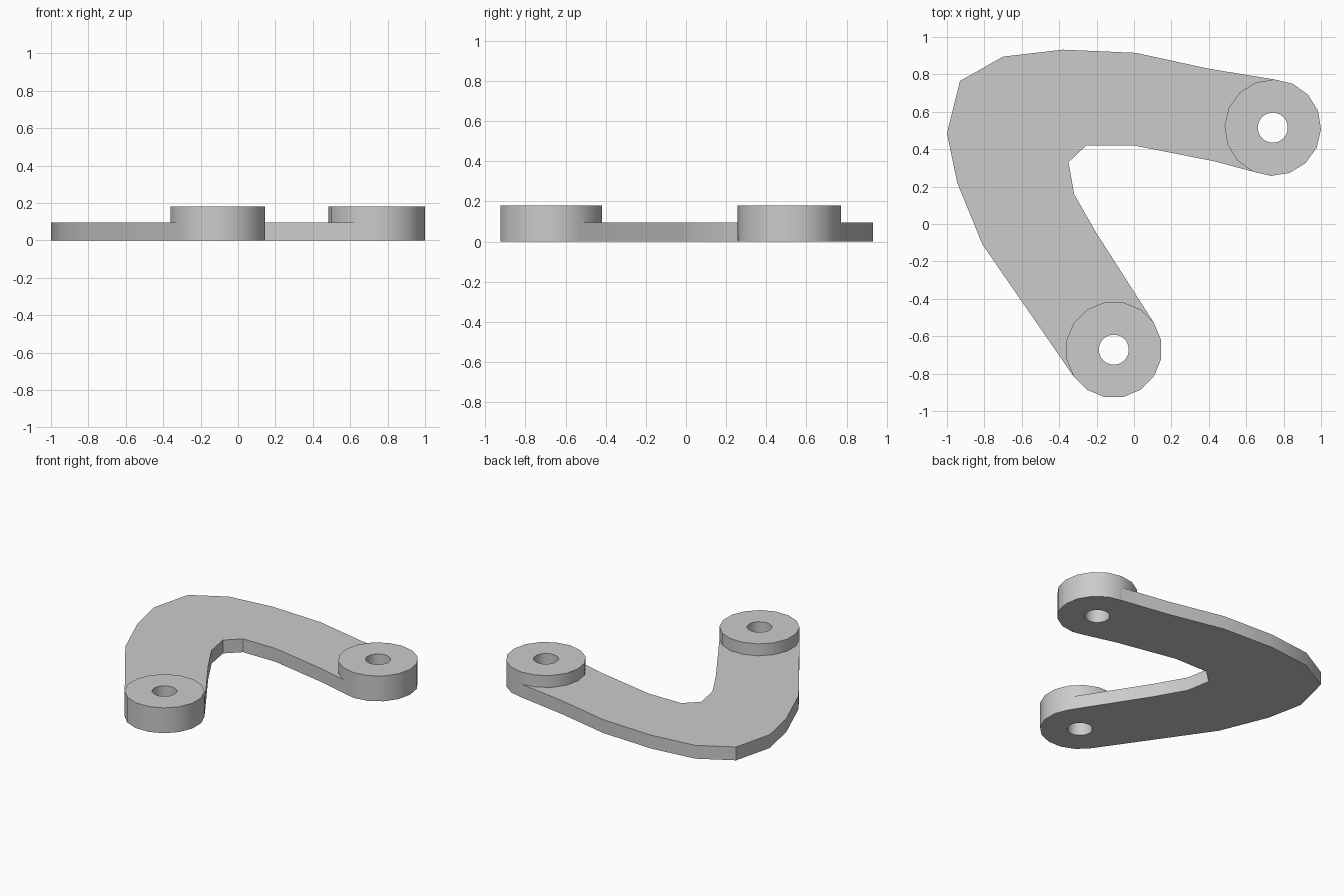
import bpy, bmesh
from math import cos, sin, pi, radians

cube = bpy.data.objects.get("Cube")
if cube:
    bpy.data.objects.remove(cube)

PLATE_H, BOSS_H = 0.095, 0.18
BOSS_R, HOLE_R, SIDES = 0.258, 0.08, 16

# Single grey material
grey = bpy.data.materials.new("plain_grey")
grey.use_nodes = True
colour = (0.6, 0.6, 0.6, 1)
grey.diffuse_color = colour
grey.node_tree.nodes["Principled BSDF"].inputs["Base Color"].default_value = colour


def ring(centre, radius, count, phase=0):
    return [(centre[0] + radius * cos(radians(phase) + 2 * pi * i / count),
             centre[1] + radius * sin(radians(phase) + 2 * pi * i / count))
            for i in range(count)]


def slab(name, loops, height):
    """Extrude filled 2D loops (inner loops become holes) up from the ground."""
    curve = bpy.data.curves.new(name, 'CURVE')
    curve.dimensions = '2D'
    curve.fill_mode = 'BOTH'
    curve.extrude = height / 2
    for loop in loops:
        spline = curve.splines.new('POLY')
        spline.points.add(len(loop) - 1)
        for point, (x, y) in zip(spline.points, loop):
            point.co = (x, y, 0, 1)
        spline.use_cyclic_u = True
    temp = bpy.data.objects.new(name + "_profile", curve)
    bpy.context.collection.objects.link(temp)
    bpy.context.view_layer.update()
    graph = bpy.context.evaluated_depsgraph_get()
    mesh = bpy.data.meshes.new_from_object(temp.evaluated_get(graph))
    bpy.data.objects.remove(temp)

    # Weld caps to walls and rest the slab on the ground
    bm = bmesh.new()
    bm.from_mesh(mesh)
    bmesh.ops.remove_doubles(bm, verts=bm.verts, dist=0.0005)
    bmesh.ops.translate(bm, verts=bm.verts, vec=(0, 0, height / 2))
    bmesh.ops.recalc_face_normals(bm, faces=bm.faces)
    bm.to_mesh(mesh)
    bm.free()
    mesh.name = name
    mesh.materials.clear()
    mesh.materials.append(grey)
    obj = bpy.data.objects.new(name, mesh)
    bpy.context.collection.objects.link(obj)
    bpy.ops.object.select_all(action='DESELECT')
    obj.select_set(True)
    bpy.context.view_layer.objects.active = obj
    bpy.ops.object.shade_smooth_by_angle(angle=radians(30))
    return obj


# Raised round bosses with through holes
side_c, front_c = (0.742, 0.515), (-0.108, -0.672)
side_ring = ring(side_c, BOSS_R, SIDES, -2)
front_ring = ring(front_c, BOSS_R, SIDES, 11.25)
slab("side_boss", [side_ring, ring(side_c, HOLE_R, 48)], BOSS_H)
slab("front_boss", [front_ring, ring(front_c, HOLE_R, 48)], BOSS_H)

# Bent arm, meeting each boss along its rim
outer = [(0.40, 0.83), (0.01, 0.915), (-0.38, 0.932), (-0.70, 0.895),
         (-0.93, 0.765), (-1.0, 0.485), (-0.945, 0.22), (-0.81, -0.11)]
inner = [(-0.20, -0.05), (-0.32, 0.16), (-0.35, 0.33),
         (-0.255, 0.42), (0.0, 0.42), (0.43, 0.335)]
outline = [side_ring[4]] + outer + front_ring[9:0:-1] + inner + side_ring[11:4:-1]
slab("bent_arm", [outline], PLATE_H)
